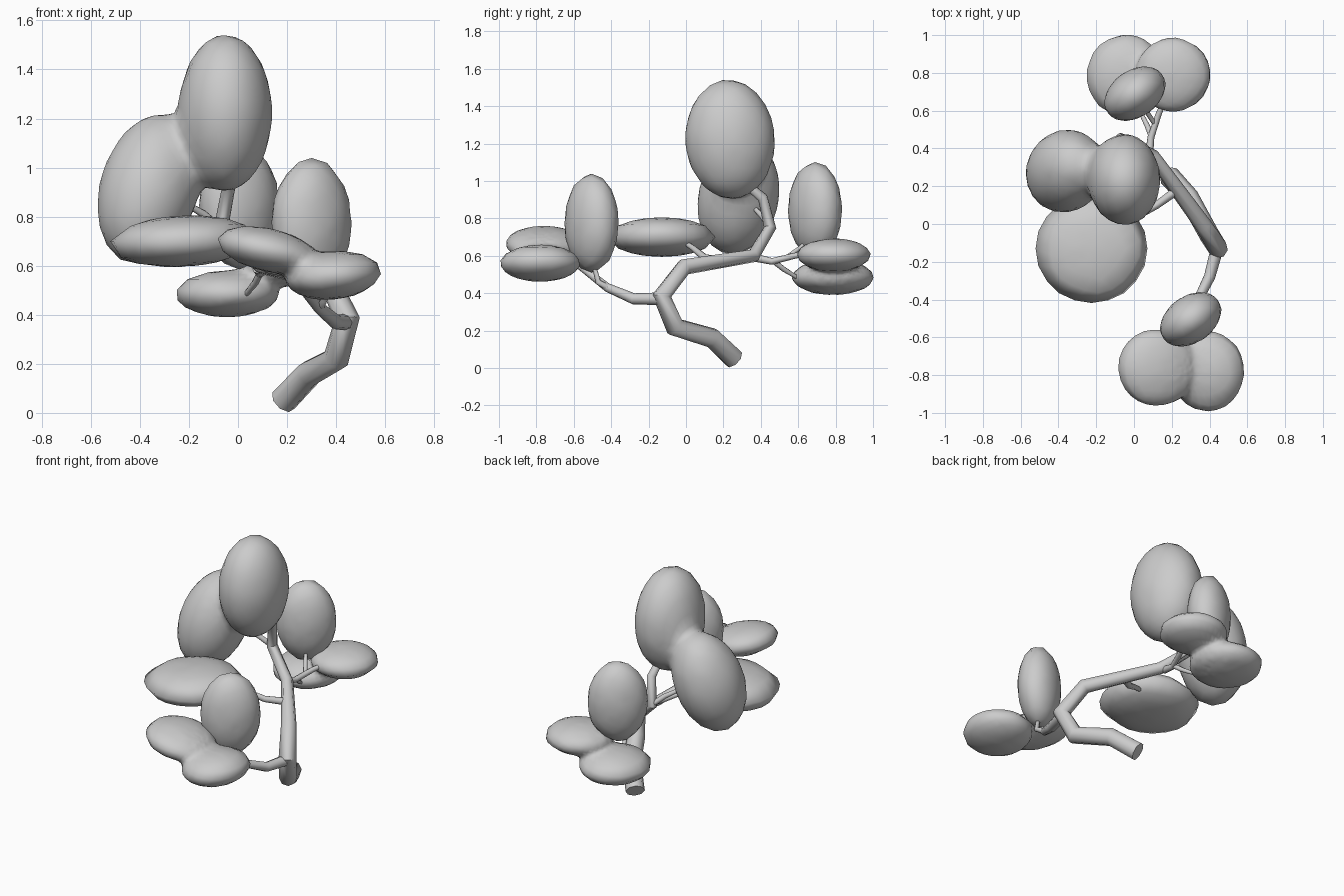
import bpy, bmesh, math
from mathutils import Vector, Euler, Matrix

if "Cube" in bpy.data.objects:
    bpy.data.objects.remove(bpy.data.objects["Cube"])


def tube(name, pts, radii):
    """Eight-sided tapering limb along a path."""
    cu = bpy.data.curves.new(name, 'CURVE')
    cu.dimensions = '3D'
    cu.bevel_depth = 1.0
    cu.bevel_resolution = 2
    cu.use_fill_caps = True
    sp = cu.splines.new('POLY')
    sp.points.add(len(pts) - 1)
    for p, co, r in zip(sp.points, pts, radii):
        p.co = (*co, 1)
        p.radius = r
    ob = bpy.data.objects.new(name, cu)
    bpy.context.collection.objects.link(ob)
    bpy.ops.object.select_all(action='DESELECT')
    ob.select_set(True)
    bpy.context.view_layer.objects.active = ob
    bpy.ops.object.convert(target='MESH')
    bpy.ops.object.shade_smooth_by_angle(angle=math.radians(60))


def foliage(name, blobs, detail):
    """Softly merged ellipsoids: (centre, radii, rotation in degrees)."""
    fields = []
    for c, r, rot in blobs:
        m = Euler([math.radians(a) for a in rot]).to_matrix().to_4x4()
        fields.append((Matrix.Translation(c) @ m @ Matrix.Diagonal((*r, 1))).inverted())
    mid = sum((Vector(b[0]) for b in blobs), Vector()) / len(blobs)
    k = 7.0

    def inside(p):
        return sum(math.exp(-k * (f @ p).length) for f in fields) > math.exp(-k)

    bm = bmesh.new()
    bmesh.ops.create_icosphere(bm, subdivisions=detail, radius=1)
    for v in bm.verts:
        d = v.co.normalized()
        t = 0.8
        while t > 0.01 and not inside(mid + d * t):
            t -= 0.004
        v.co = mid + d * t
    for f in bm.faces:
        f.smooth = True
    me = bpy.data.meshes.new(name)
    bm.to_mesh(me)
    bm.free()
    bpy.context.collection.objects.link(bpy.data.objects.new(name, me))


# Winding trunk
tube("trunk",
     [(.185, .255, .05), (.29, .14, .16), (.40, -.06, .22), (.445, -.13, .385),
      (.37, -.01, .54), (.10, .36, .60), (-.07, .45, .75), (-.04, .41, .91), (-.04, .30, 1.0)],
     [.057, .055, .054, .052, .045, .036, .033, .028, .022])

# Branches
tube("front_branch", [(.44, -.13, .37), (.40, -.28, .37), (.33, -.42, .43), (.24, -.56, .54), (.20, -.68, .62)],
     [.034, .03, .024, .02, .014])
tube("front_twig", [(.33, -.40, .42), (.35, -.47, .46), (.31, -.50, .58)], [.018, .016, .01])
tube("middle_branch", [(.23, .18, .57), (.12, .10, .59), (.02, .04, .64), (-.08, -.02, .68)],
     [.024, .02, .016, .012])
tube("back_branch", [(.08, .37, .59), (.09, .46, .57), (.13, .58, .60), (.18, .70, .62)],
     [.022, .018, .016, .011])
tube("back_twig", [(.09, .47, .57), (.07, .52, .53), (.03, .60, .48)], [.015, .014, .01])
tube("back_upright_twig", [(.11, .53, .585), (.05, .62, .65), (.01, .68, .73)], [.013, .012, .009])
tube("left_twig", [(-.07, .45, .75), (-.14, .41, .81), (-.24, .35, .87)], [.018, .016, .011])

# Foliage clumps
foliage("crown_foliage", [((-.05, .235, 1.225), (.19, .24, .32), (4, 0, 0)),
                          ((-.365, .28, .91), (.20, .215, .315), (-12, 15, 0))], 4)
foliage("middle_foliage", [((-.225, -.13, .70), (.30, .29, .105), (0, -3, 0))], 3)
foliage("front_low_foliage", [((.12, -.76, .665), (.21, .205, .088), (0, 12, 0)),
                              ((.39, -.78, .56), (.195, .215, .098), (0, -6, 0))], 4)
foliage("front_upright_foliage", [((.30, -.505, .775), (.18, .125, .268), (0, 0, 35))], 3)
foliage("back_low_foliage", [((-.045, .785, .485), (.21, .22, .095), (0, 0, 0)),
                             ((.21, .79, .605), (.20, .198, .088), (0, 0, 0))], 4)
foliage("back_upright_foliage", [((.005, .69, .845), (.18, .125, .26), (0, 0, 35))], 3)
